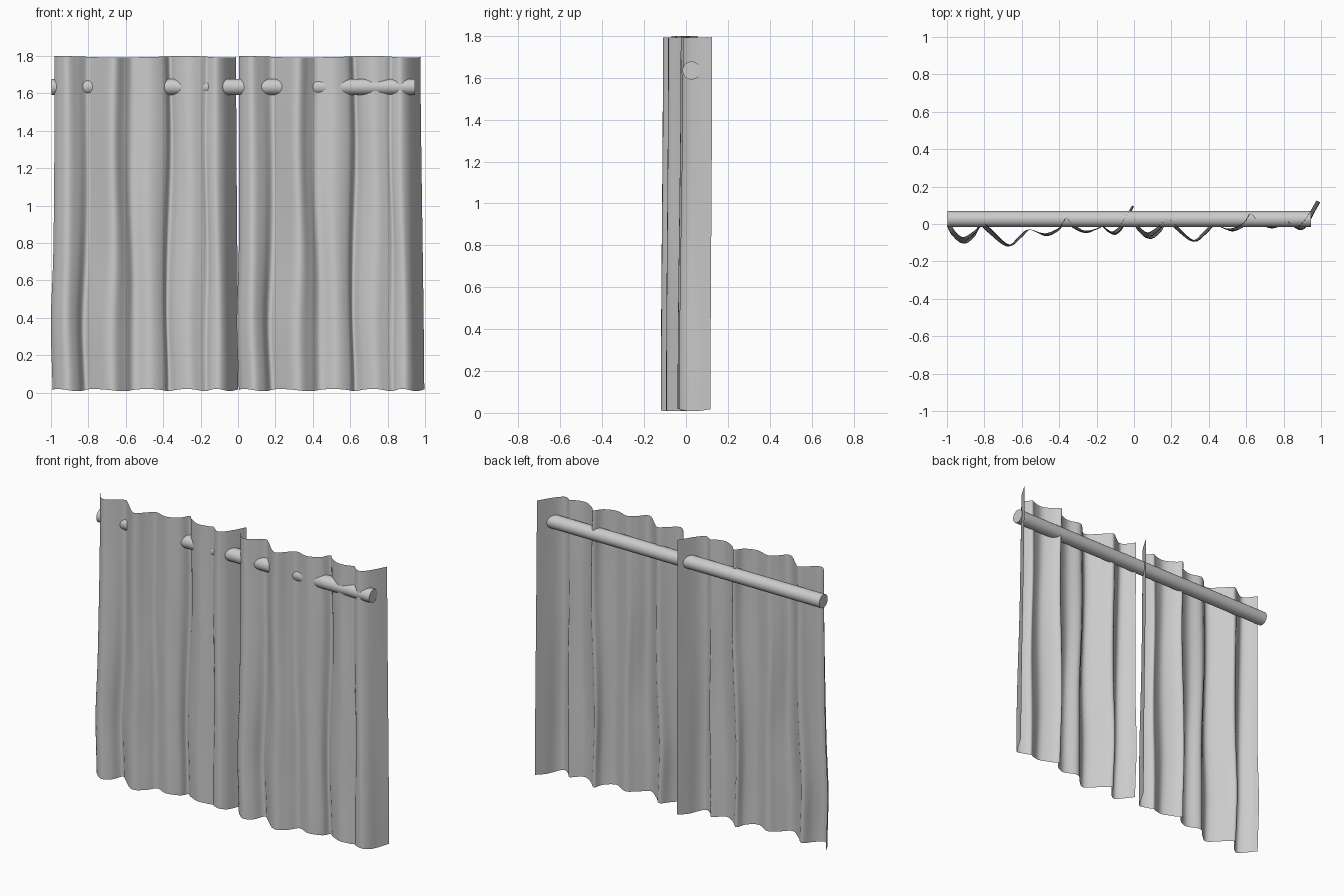
import bpy, math
from mathutils import Vector

if "Cube" in bpy.data.objects:
    bpy.data.objects.remove(bpy.data.objects["Cube"])

# Plan outline of one panel at the hem top and at the floor (x, y)
TOP = [(-.98, 0), (-.955, -.04), (-.91, -.07), (-.85, -.035), (-.80, 0), (-.76, -.03),
       (-.67, -.11), (-.61, -.06), (-.565, -.03), (-.48, -.05), (-.40, -.02), (-.36, .03),
       (-.325, 0), (-.26, -.035), (-.2, -.025), (-.17, -.01), (-.15, -.025), (-.12, -.04),
       (-.085, -.018), (-.05, .03), (-.01, .1)]
LOW = [(-.99, -.01), (-.965, -.06), (-.91, -.105), (-.855, -.07), (-.815, -.01), (-.765, -.05),
       (-.67, -.12), (-.6, -.075), (-.55, -.03), (-.47, -.065), (-.40, -.03), (-.375, .02),
       (-.33, -.015), (-.26, -.048), (-.2, -.03), (-.165, -.015), (-.14, -.04), (-.1, -.058),
       (-.065, -.03), (-.035, .03), (0, .092)]


def spline(points, steps=5):
    """Catmull-Rom samples through the outline."""
    p = [Vector(q) for q in points]
    p = [2 * p[0] - p[1]] + p + [2 * p[-1] - p[-2]]
    out = []
    for i in range(1, len(p) - 2):
        a, b, c, d = p[i - 1:i + 3]
        for s in range(steps):
            t = s / steps
            out.append(0.5 * (2 * b + (c - a) * t + (2 * a - 5 * b + 4 * c - d) * t * t
                              + (3 * b - a - 3 * c + d) * t ** 3))
    return out + [p[-2]]


def curtain(name, dx_top, dx_low, dy, rows=36):
    top, low = spline(TOP), spline(LOW)
    n = len(top)
    verts, faces = [], []
    for r in range(rows + 1):
        v = r / rows
        k = v * v * (3 - 2 * v)
        for i in range(n):
            p = low[i].lerp(top[i], k)
            u = i / (n - 1)
            # folds sway gently, more near the left edge
            bulge = math.exp(-((v - .2) / .14) ** 2)
            sway = -.012 * bulge * (1 - u) + .006 * math.sin(v * 9 + u * 14) * math.sin(math.pi * u)
            z0 = .014 + .006 * math.sin(u * 32)
            z1 = 1.796 + .004 * math.sin(u * 11 + 1)
            verts.append((p.x + sway + dx_low + (dx_top - dx_low) * v, p.y + dy,
                          z0 + (z1 - z0) * v))
    for r in range(rows):
        for i in range(n - 1):
            a = r * n + i
            faces.append((a, a + 1, a + n + 1, a + n))
    me = bpy.data.meshes.new(name)
    me.from_pydata(verts, [], faces)
    me.shade_smooth()
    bpy.context.collection.objects.link(bpy.data.objects.new(name, me))


# Two hanging fabric panels
curtain("left_curtain", 0, 0, 0)
curtain("right_curtain", .985, .996, .025)

# Rod
bpy.ops.mesh.primitive_cylinder_add(vertices=32, radius=.043, depth=1.945,
                                    location=(-.0255, .026, 1.635), rotation=(0, math.pi / 2, 0))
rod = bpy.context.object
rod.name = "curtain_rod"
bpy.ops.object.shade_smooth_by_angle(angle=math.radians(40))
